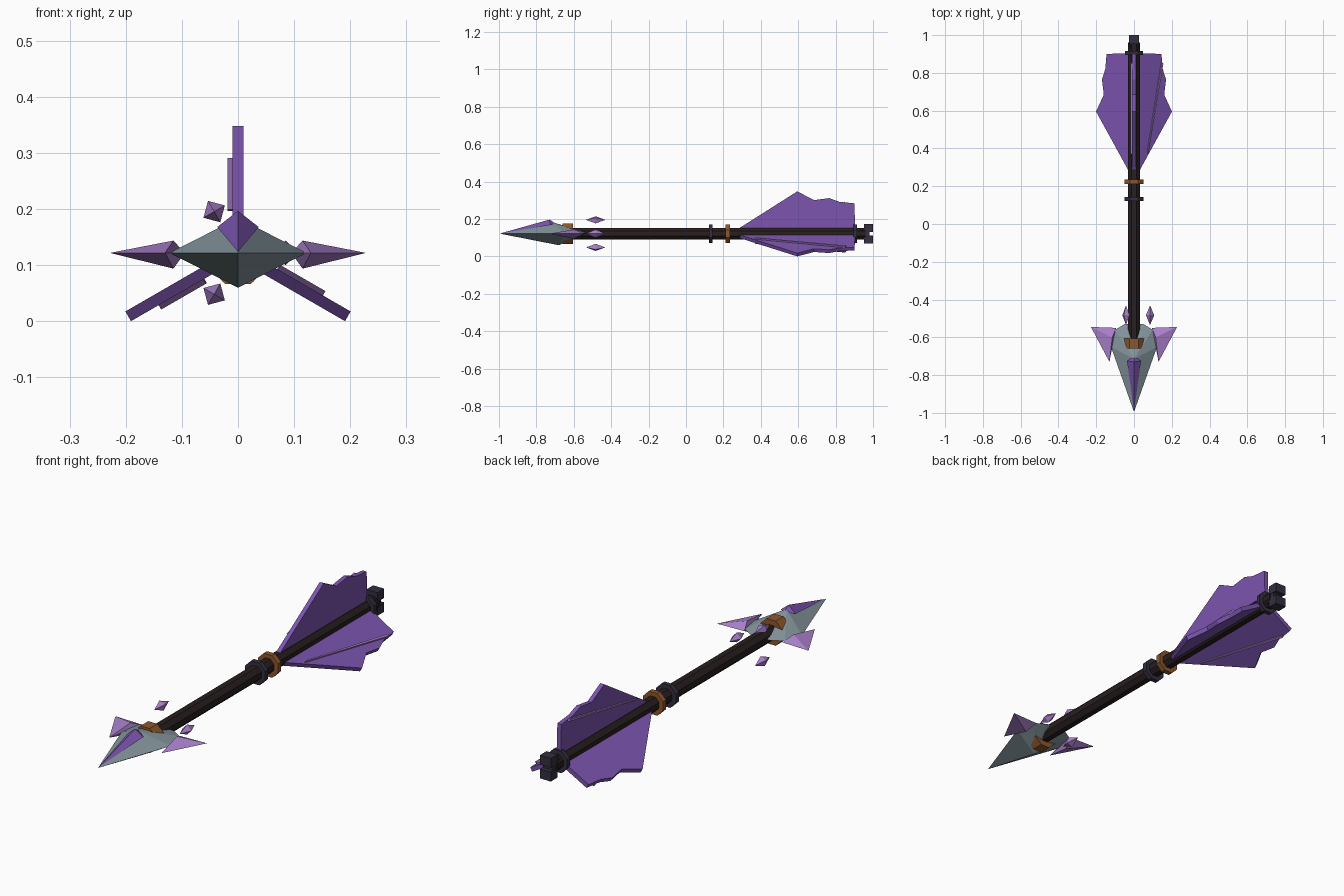
import bpy, bmesh, math
from mathutils import Matrix, Vector

cube = bpy.data.objects.get("Cube")
if cube:
    bpy.data.objects.remove(cube, do_unlink=True)

AXIS = 0.122  # height of the shaft axis


def material(name, rgb):
    m = bpy.data.materials.new(name)
    m.use_nodes = True
    m.diffuse_color = (*rgb, 1)
    m.node_tree.nodes["Principled BSDF"].inputs["Base Color"].default_value = (*rgb, 1)
    return m


PURPLE = material("feather purple", (0.2, 0.09, 0.43))
LILAC = material("crystal lilac", (0.40, 0.22, 0.60))
STEEL = material("blue grey steel", (0.23, 0.30, 0.33))
WOOD = material("dark wood", (0.021, 0.013, 0.014))
IRON = material("dark violet iron", (0.033, 0.028, 0.05))
BRONZE = material("bronze", (0.27, 0.095, 0.025))


def finish(name, bm, mat, turn=0):
    """Store the mesh, turned about the shaft and lifted to its height."""
    bmesh.ops.recalc_face_normals(bm, faces=bm.faces)
    bm.transform(Matrix.Translation((0, 0, AXIS)) @ Matrix.Rotation(turn, 4, 'Y'))
    mesh = bpy.data.meshes.new(name)
    bm.to_mesh(mesh)
    bm.free()
    mesh.materials.append(mat)
    obj = bpy.data.objects.new(name, mesh)
    bpy.context.collection.objects.link(obj)
    return obj


def rod(name, y0, y1, radius, mat, sides=8):
    bm = bmesh.new()
    bmesh.ops.create_cone(bm, cap_ends=True, segments=sides, radius1=radius,
                          radius2=radius, depth=y1 - y0)
    bm.transform(Matrix.Translation((0, (y0 + y1) / 2, 0))
                 @ Matrix.Rotation(math.pi / 2, 4, 'X')
                 @ Matrix.Rotation(math.pi / sides, 4, 'Z'))
    return finish(name, bm, mat)


def box(name, centre, size, mat):
    bm = bmesh.new()
    bmesh.ops.create_cube(bm, size=1)
    bm.transform(Matrix.Translation(centre) @ Matrix.Diagonal((*size, 1)))
    return finish(name, bm, mat)


def hull(name, points, mat, turn=0):
    bm = bmesh.new()
    for p in points:
        bm.verts.new(p)
    bmesh.ops.convex_hull(bm, input=bm.verts)
    return finish(name, bm, mat, turn)


def plate(name, outline, x0, x1, mat, turn):
    """Extrude a (y, radius) outline across x."""
    bm = bmesh.new()
    face = bm.faces.new([bm.verts.new((x0, y, r)) for y, r in outline])
    new = bmesh.ops.extrude_face_region(bm, geom=[face])["geom"]
    bmesh.ops.translate(bm, vec=(x1 - x0, 0, 0),
                        verts=[v for v in new if isinstance(v, bmesh.types.BMVert)])
    return finish(name, bm, mat, turn)


# Shaft and rings
rod("shaft", -0.65, 0.96, 0.034, WOOD)
rod("iron_ring", 0.122, 0.143, 0.054, IRON)
rod("bronze_ring", 0.212, 0.235, 0.054, BRONZE)
rod("rear_ring", 0.895, 0.915, 0.053, IRON)
rod("head_clamp", -0.66, -0.605, 0.06, BRONZE)

# Forked nock
box("nock_core", (0, 0.955, 0), (0.05, 0.05, 0.05), IRON)
for side, label in ((1, "upper"), (-1, "lower")):
    box(label + "_nock_prong", (0, 0.976, side * 0.031), (0.055, 0.048, 0.042), IRON)

# Three fins with raised veins, three floating crystals
FIN = [(0.27, 0.02), (0.595, 0.226), (0.685, 0.179), (0.765, 0.19),
       (0.82, 0.17), (0.9, 0.162), (0.905, 0.02)]
VEIN = [(0.37, 0.077), (0.385, 0.075), (0.855, 0.16), (0.85, 0.169)]
for i, label in enumerate(("top", "left", "right")):
    turn = i * math.tau / 3
    plate(label + "_fin", FIN, -0.01, 0.01, PURPLE, turn)
    plate(label + "_fin_vein", VEIN, -0.019, -0.009, LILAC, turn)
    centre = Vector((0, -0.483, 0.085))
    w = 0.022
    hull(f"floating_crystal_{i + 1}",
         [centre + Vector(p) for p in ((0, -0.052, 0), (0, 0.052, 0), (w, 0, 0),
                                       (-w, 0, 0), (0, 0, w), (0, 0, -w))],
         LILAC, turn + math.pi / 2 if i == 0 else math.pi / 2 + turn)

# Arrowhead body
body = [(0, -0.995, 0), (0, -0.715, 0.062), (0, -0.68, -0.062)]
for s in (1, -1):
    body += [(s * 0.122, -0.65, 0), (s * 0.1, -0.56, 0.004), (s * 0.05, -0.53, 0.004)]
hull("arrowhead", body, STEEL)

# Raised crystal ridge on top of the head
hull("head_ridge", [(0, -0.99, 0.002), (0.037, -0.725, 0.046), (-0.037, -0.725, 0.046),
                    (0, -0.73, 0.075), (0, -0.7, 0.056)], PURPLE)

# Swept side barbs
for s, label in ((1, "left"), (-1, "right")):
    hull(label + "_barb", [(s * 0.13, -0.73, 0), (s * 0.228, -0.545, 0),
                           (s * 0.095, -0.55, 0), (s * 0.115, -0.6, 0.022),
                           (s * 0.115, -0.6, -0.028)], LILAC)
